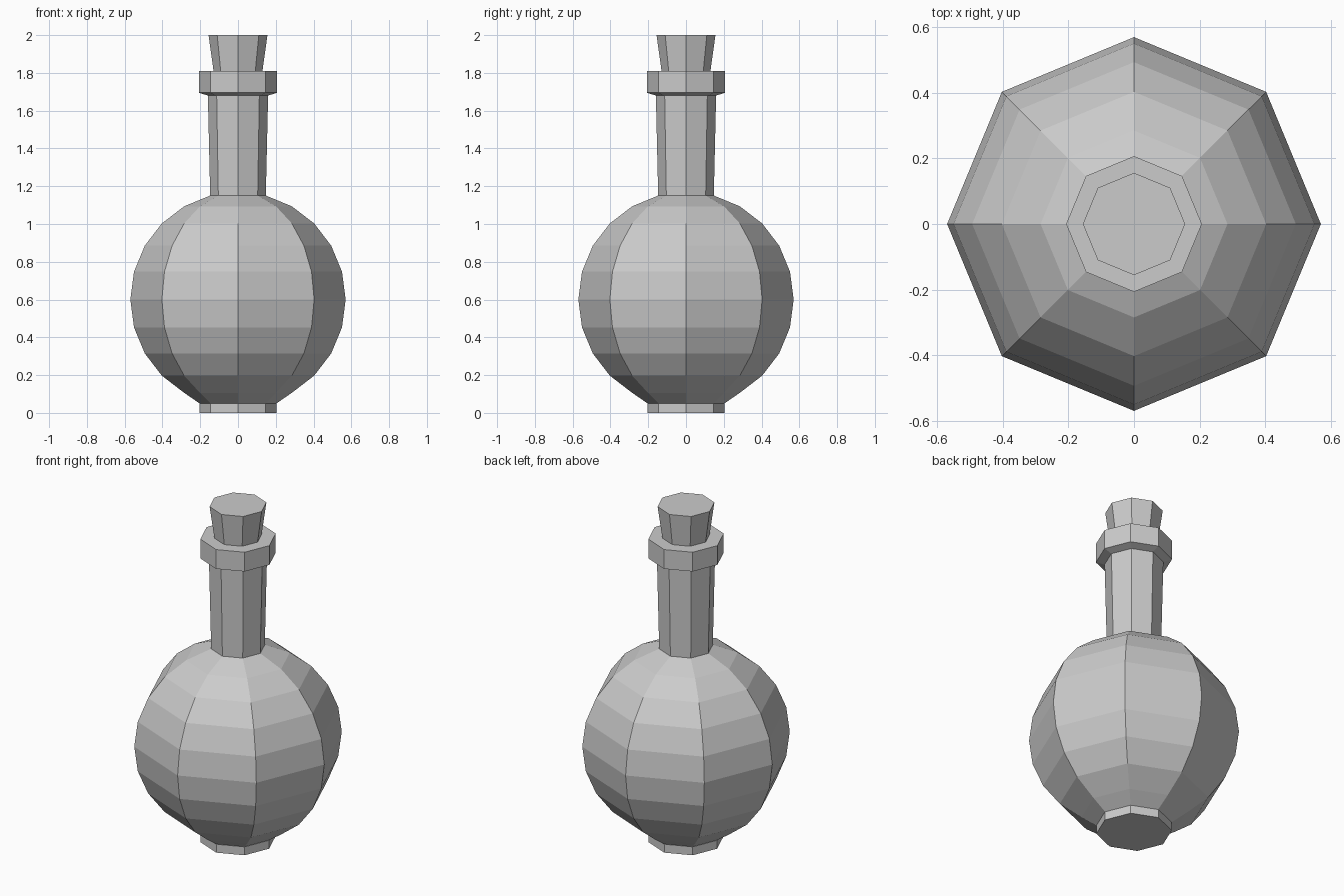
import bpy
import bmesh
from math import sin, cos, pi, radians

SIDES = 8

cube = bpy.data.objects.get("Cube")
if cube:
    bpy.data.objects.remove(cube, do_unlink=True)


def make_material(name, colour):
    mat = bpy.data.materials.new(name)
    mat.use_nodes = True
    mat.diffuse_color = colour
    mat.node_tree.nodes["Principled BSDF"].inputs["Base Color"].default_value = colour
    return mat


def lathe(name, profile, mat):
    """Turn (radius, height) points into a capped, flat-faced octagonal solid."""
    bm = bmesh.new()
    rings = []
    for r, z in profile:
        angles = [2 * pi * i / SIDES for i in range(SIDES)]
        rings.append([bm.verts.new((r * cos(a), r * sin(a), z)) for a in angles])
    for low, high in zip(rings, rings[1:]):
        for i in range(SIDES):
            j = (i + 1) % SIDES
            bm.faces.new((low[i], low[j], high[j], high[i]))
    bm.faces.new(rings[0][::-1])
    bm.faces.new(rings[-1])
    mesh = bpy.data.meshes.new(name)
    bm.to_mesh(mesh)
    bm.free()
    mesh.materials.append(mat)
    obj = bpy.data.objects.new(name, mesh)
    bpy.context.collection.objects.link(obj)
    return obj


grey = make_material("plain grey", (0.6, 0.6, 0.6, 1))

# Foot
lathe("foot", [(0.205, 0), (0.205, 0.05)], grey)

# Round bulb: a faceted sphere that tapers into the foot
radius, centre = 0.57, 0.6
bulb = [(0.203, 0.05)]
for step in range(-60, 76, 15):
    a = radians(step)
    bulb.append((radius * cos(a), centre + radius * sin(a)))
lathe("bulb", bulb, grey)

# Neck, flaring slightly upward
lathe("neck", [(0.147, 1.14), (0.16, 1.7)], grey)

# Lip ring with a slightly sloped underside
lathe("lip", [(0.16, 1.68), (0.207, 1.695), (0.207, 1.81)], grey)

# Tapered stopper
lathe("stopper", [(0.128, 1.8), (0.156, 2.0)], grey)
